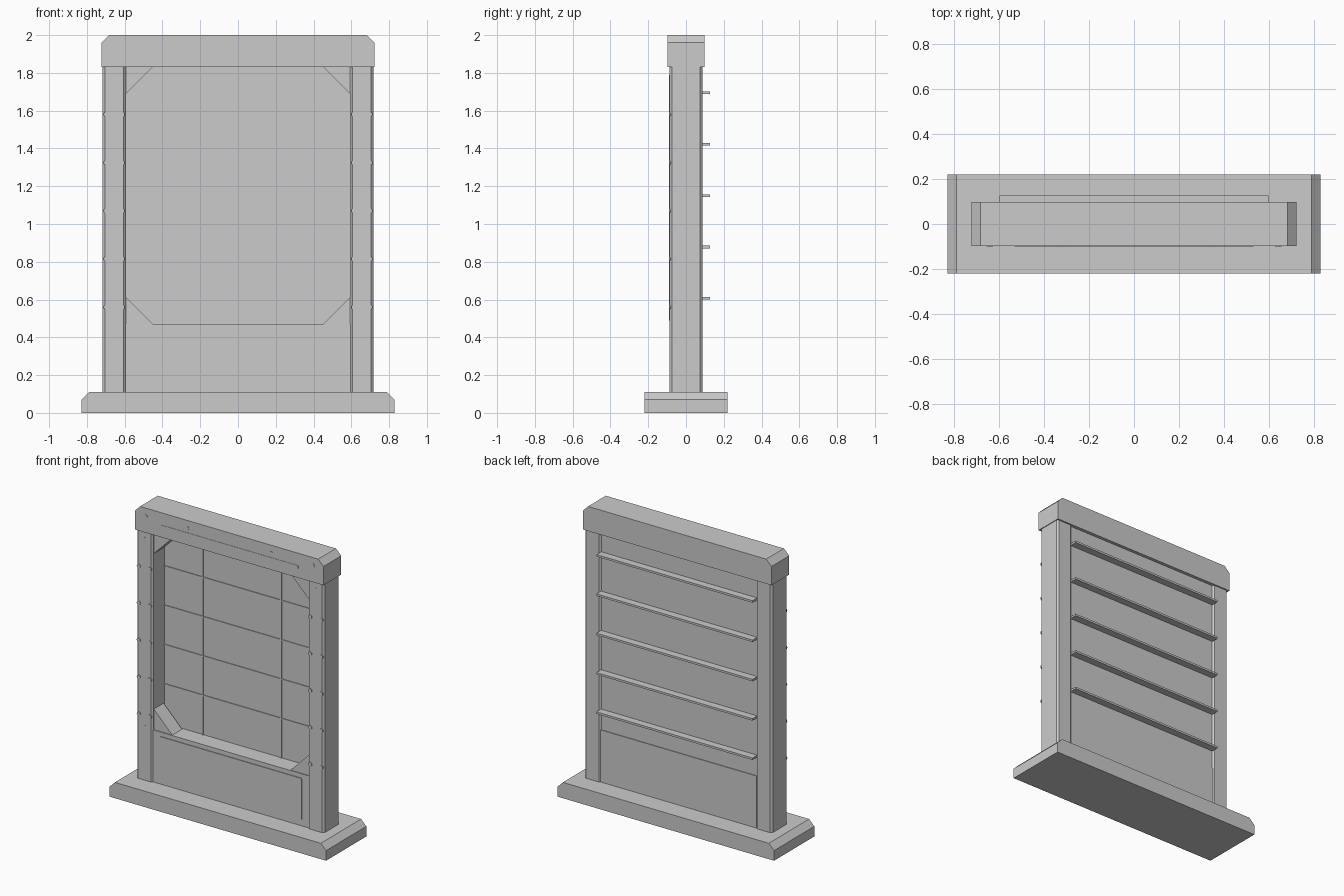
import bpy, bmesh, math

if "Cube" in bpy.data.objects:
    bpy.data.objects.remove(bpy.data.objects["Cube"])


def finish(name, bm):
    bmesh.ops.recalc_face_normals(bm, faces=bm.faces)
    me = bpy.data.meshes.new(name)
    bm.to_mesh(me)
    bm.free()
    ob = bpy.data.objects.new(name, me)
    bpy.context.collection.objects.link(ob)
    return ob


def prism(name, profile, y0, y1):
    """Extrude an x/z outline from y0 to y1."""
    bm = bmesh.new()
    front = bm.faces.new([bm.verts.new((x, y0, z)) for x, z in profile])
    out = bmesh.ops.extrude_face_region(bm, geom=[front])
    for v in out["geom"]:
        if isinstance(v, bmesh.types.BMVert):
            v.co.y = y1
    return finish(name, bm)


def box(name, x0, x1, y0, y1, z0, z1, bevel=0.0, axis=2):
    """Box whose edges parallel to one axis can be chamfered."""
    ob = prism(name, [(x0, z0), (x1, z0), (x1, z1), (x0, z1)], y0, y1)
    if bevel:
        bm = bmesh.new()
        bm.from_mesh(ob.data)
        edges = [e for e in bm.edges
                 if abs((e.verts[0].co - e.verts[1].co)[axis]) > 1e-4]
        bmesh.ops.bevel(bm, geom=edges, offset=bevel, segments=1, affect='EDGES')
        bm.to_mesh(ob.data)
        bm.free()
    return ob


def chamfered_slab(name, hw, hd, z0, z1, c):
    return prism(name, [(-hw, z0), (hw, z0), (hw, z1 - c), (hw - c, z1),
                        (-hw + c, z1), (-hw, z1 - c)], -hd, hd)


def rivet(name, x, y, z, r=0.014, h=0.004):
    n = 10
    pts = [(x + r * math.cos(2 * math.pi * i / n),
            z + r * math.sin(2 * math.pi * i / n)) for i in range(n)]
    return prism(name, pts, y - h, y + 0.008)


# base and header
chamfered_slab("base", 0.828, 0.22, 0, 0.11, 0.04)
chamfered_slab("header", 0.722, 0.097, 1.83, 2.0, 0.04)
box("header_strip", -0.53, 0.53, -0.099, -0.09, 1.89, 1.915, 0.004, 1)
for x in (-0.64, -0.32, 0.32, 0.64):
    rivet("header_rivet", x, -0.097, 1.945, h=0.002)

# posts, post trim and corner gussets on both sides
for s in (-1, 1):
    xa, xb = sorted((s * 0.594, s * 0.717))
    box("post", xa, xb, -0.087, 0.087, 0.11, 1.83, 0.012)
    xa, xb = sorted((s * 0.646, s * 0.667))
    box("post_strip", xa, xb, -0.089, -0.08, 0.49, 1.79, 0.004, 1)
    for i in range(5):
        for x in (0.614, 0.698):
            rivet("post_rivet", s * x, -0.087, 0.56 + 0.255 * i)
    for z, d in ((0.47, 1), (1.83, -1)):
        prism("corner_gusset", [(s * 0.597, z), (s * 0.452, z),
                                (s * 0.597, z + d * 0.145)], -0.072, 0.035)

# lower box with front plate
box("lower_box", -0.597, 0.597, -0.077, 0.08, 0.11, 0.47)
box("lower_plate", -0.543, 0.543, -0.082, -0.07, 0.148, 0.44, 0.006, 1)

# back panel with seam strips on the inside
box("back_panel", -0.597, 0.597, 0.045, 0.075, 0.47, 1.83)
for i in range(1, 5):
    z = 0.47 + 0.272 * i
    box("horizontal_seam", -0.597, 0.597, 0.04, 0.05, z - 0.004, z + 0.004)
for x in (-0.3, 0.3):
    box("vertical_seam", x - 0.004, x + 0.004, 0.039, 0.05, 0.47, 1.83)

# rear slats
for i in range(5):
    z = 0.606 + 0.272 * i
    box("rear_slat", -0.597, 0.597, 0.07, 0.126, z - 0.007, z + 0.007)
